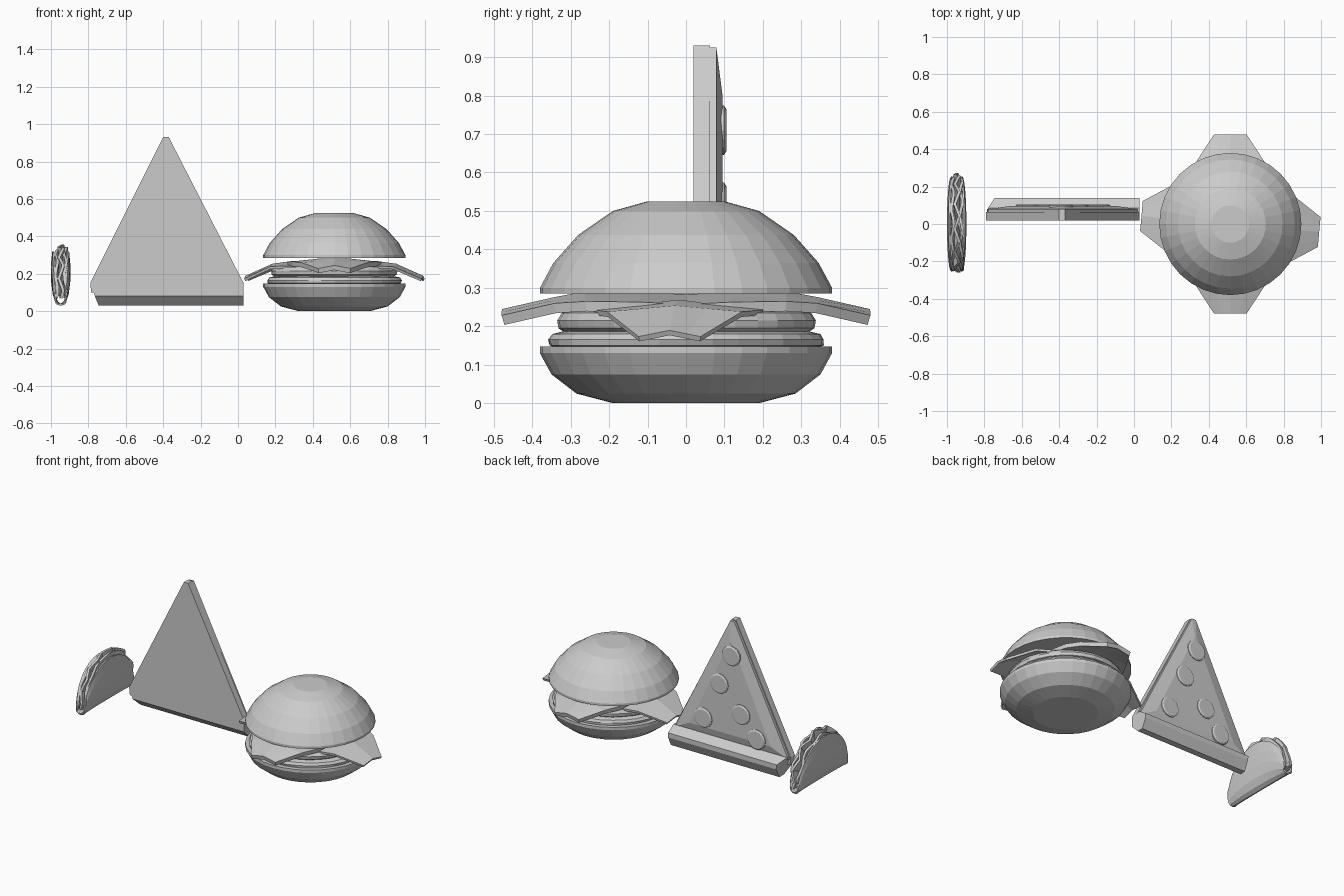
import bpy, bmesh, random
from math import sin, cos, pi, sqrt

if "Cube" in bpy.data.objects:
    bpy.data.objects.remove(bpy.data.objects["Cube"])

random.seed(4)


def make(name, verts, faces, loc=(0, 0, 0)):
    me = bpy.data.meshes.new(name)
    me.from_pydata(verts, [], faces)
    bm = bmesh.new()
    bm.from_mesh(me)
    bmesh.ops.recalc_face_normals(bm, faces=bm.faces)
    bm.to_mesh(me)
    bm.free()
    ob = bpy.data.objects.new(name, me)
    ob.location = loc
    bpy.context.collection.objects.link(ob)
    return ob


def loft(name, rings, loc=(0, 0, 0)):
    """Join closed rings of equal length and cap both ends."""
    n = len(rings[0])
    verts = [p for r in rings for p in r]
    faces = [(i * n + j, i * n + (j + 1) % n, (i + 1) * n + (j + 1) % n, (i + 1) * n + j)
             for i in range(len(rings) - 1) for j in range(n)]
    faces += [tuple(range(n)), tuple(range((len(rings) - 1) * n, len(rings) * n))]
    return make(name, verts, faces, loc)


def lathe(name, profile, x, n=32, wobble=0.0):
    rings = []
    for r, z in profile:
        rings.append([((r + random.uniform(-wobble, wobble)) * cos(2 * pi * k / n),
                       (r + random.uniform(-wobble, wobble)) * sin(2 * pi * k / n), z)
                      for k in range(n)])
    return loft(name, rings, (x, 0, 0))


def grid(name, rows, thickness, loc=(0, 0, 0)):
    """Open sheet from rows of points, thickened."""
    n = len(rows[0])
    verts = [p for r in rows for p in r]
    faces = [(i * n + j, i * n + j + 1, (i + 1) * n + j + 1, (i + 1) * n + j)
             for i in range(len(rows) - 1) for j in range(n - 1)]
    ob = make(name, verts, faces, loc)
    mod = ob.modifiers.new("thickness", "SOLIDIFY")
    mod.thickness = thickness
    mod.offset = 0
    return ob


# ---- burger ----
BX = 0.515
lathe("bottom_bun", [(.19, 0), (.285, .025), (.35, .075), (.38, .13), (.38, .148)], BX)
lathe("top_bun", [(.38, .285), (.38, .30), (.345, .365), (.28, .438), (.19, .50), (.10, .525)], BX)
lathe("patty", [(.33, .14), (.356, .15), (.36, .165), (.35, .18), (.32, .187)], BX, 32, .003)
lathe("tomato", [(.31, .18), (.334, .195), (.337, .215), (.325, .235), (.29, .242)], BX, 32, .003)


def leaf(name, half, thickness, turn):
    """Sheet with a tapered flap drooping at each end; half = (distance, half width, height)."""
    path = [(-s, w, z) for s, w, z in half] + [(s, w, z) for s, w, z in reversed(half[:-1])]
    rows = []
    for s, w, z in path:
        rows.append([(s, w * t, z + .008 * cos(pi * t) - .008 - .01 * abs(t) * (abs(s) < .3))
                     for t in (-1, -.5, 0, .5, 1)])
    ob = grid(name, rows, thickness, (BX, 0, 0))
    ob.rotation_euler.z = turn


leaf("lettuce", [(.476, .085, .232), (.34, .175, .263), (.26, .22, .278), (.12, .25, .276),
                 (0, .25, .270)], .026, pi / 2)
leaf("cheese_slice", [(.474, .08, .183), (.33, .175, .247), (.22, .22, .262), (.1, .22, .258),
                      (0, .22, .255)], .014, -.09)

# ---- pizza slice standing on its crust end ----
outline = [(-.40, .93), (-.37, .93), (.03, .15), (.03, .10), (-.785, .10), (-.79, .15)]
loft("pizza_base", [[(x, y, z) for x, z in outline] for y in (.02, .063)])

# melted cheese, slightly domed
edge = [(-.40, .925), (-.37, .925), (.025, .14), (-.785, .14)]
inner = [(-.39, .80), (-.38, .80), (-.09, .20), (-.67, .20)]
loft("pizza_cheese", [[(x, .06, z) for x, z in edge],
                      [(x, .079, z) for x, z in edge],
                      [(x, .095, z) for x, z in inner]])

# crust bar, its left end tapering
section = [(.02, .15), (.02, .08), (.07, .03), (.11, .03), (.14, .09), (.14, .12), (.085, .155)]
left = [-.79, -.765, -.745, -.742, -.74, -.745, -.78]
loft("pizza_crust", [[(lx, y, z) for lx, (y, z) in zip(left, section)],
                     [(.03, y, z) for y, z in section]])

# pepperoni discs
for i, (x, z) in enumerate([(-.39, .71), (-.305, .51), (-.46, .35), (-.19, .26), (-.57, .22)]):
    loft("pepperoni_%d" % (i + 1),
         [[(x + r * cos(k * pi / 8), y, z + r * sin(k * pi / 8)) for k in range(16)]
          for r, y in ((.064, .08), (.064, .099), (.055, .105))])

# ---- taco ----
TX = -.948
fold = [(-.04, 1), (-.047, .75), (-.047, .45), (-.038, .2), (-.02, .05), (0, 0),
        (.02, .05), (.038, .2), (.047, .45), (.047, .75), (.04, 1)]
rows = []
for i in range(17):
    a = pi * i / 16
    h = .03 + .255 * sin(a)
    rows.append([(dx * (.55 + .45 * sin(a)), -.25 * cos(a), .035 + h * t) for dx, t in fold])
grid("taco_shell", rows, .01, (TX, 0, 0))


# wavy half-disc fillings between the shell walls
def filling(name, x, radius, height, shift, wave, waves):
    rows = []
    for i in range(25):
        a = pi * i / 24
        ripple = 1 + .02 * sin(waves * a)
        rows.append([(wave * t * sin(waves * a), shift - radius * cos(a) * t * ripple,
                      .07 + height * sin(a) * t * ripple) for t in (.25, .6, .85, 1)])
    grid(name, rows, .015, (TX + x, 0, 0))


filling("taco_meat", -.022, .25, .255, .0, .006, 9)
filling("taco_lettuce", .002, .265, .282, .008, .012, 12)
filling("taco_cheese", .024, .25, .27, .005, .007, 10)
